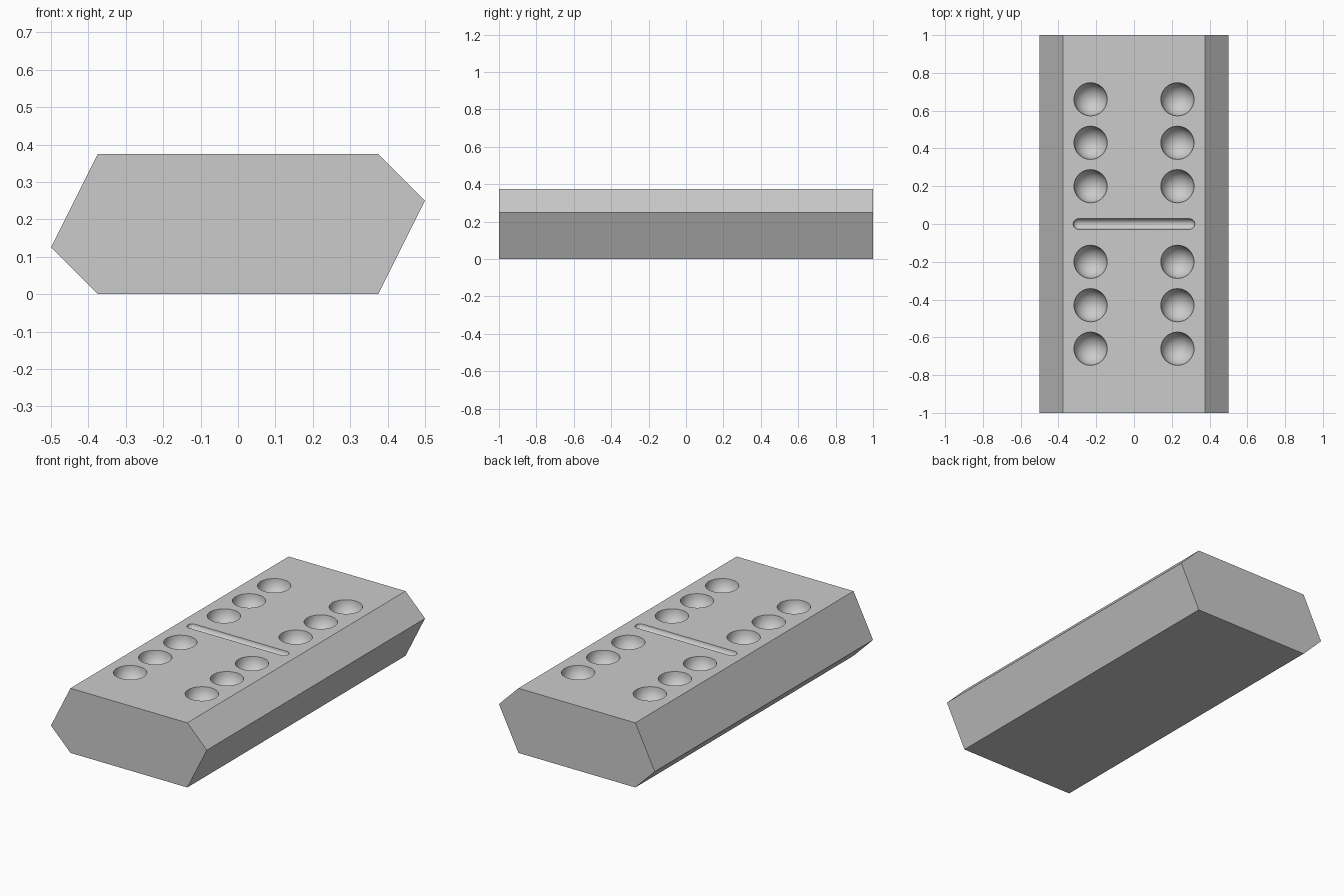
import bpy, bmesh, math
from mathutils import Matrix, Vector

cube = bpy.data.objects.get("Cube")
if cube:
    bpy.data.objects.remove(cube, do_unlink=True)

# Single grey material
grey = bpy.data.materials.new("plain grey")
grey.use_nodes = True
grey.diffuse_color = (0.6, 0.6, 0.6, 1)
grey.node_tree.nodes["Principled BSDF"].inputs["Base Color"].default_value = grey.diffuse_color

TOP = 0.375


def make_object(name, bm):
    bmesh.ops.recalc_face_normals(bm, faces=bm.faces)
    mesh = bpy.data.meshes.new(name)
    bm.to_mesh(mesh)
    bm.free()
    mesh.materials.append(grey)
    obj = bpy.data.objects.new(name, mesh)
    bpy.context.collection.objects.link(obj)
    return obj


# Tile body: skewed hexagonal profile extruded along y
profile = [(-0.375, 0), (0.375, 0), (0.5, 0.25),
           (0.375, TOP), (-0.375, TOP), (-0.5, 0.125)]
bm = bmesh.new()
end = bm.faces.new([bm.verts.new((x, -1, z)) for x, z in profile])
side = bmesh.ops.extrude_face_region(bm, geom=[end])["geom"]
bmesh.ops.translate(bm, vec=(0, 2, 0),
                    verts=[v for v in side if isinstance(v, bmesh.types.BMVert)])
body = make_object("tile_body", bm)

# Cutter: twelve round pips in two columns
bm = bmesh.new()
for x in (-0.23, 0.23):
    for y in (0.2, 0.43, 0.66):
        for sign in (-1, 1):
            bmesh.ops.create_uvsphere(bm, u_segments=32, v_segments=16, radius=0.088,
                                      matrix=Matrix.Translation((x, sign * y, TOP)))

# Cutter: middle groove, a sphere stretched into a capsule
groove = bmesh.ops.create_uvsphere(bm, u_segments=32, v_segments=17, radius=0.028,
                                   matrix=Matrix.Rotation(math.pi / 2, 4, "Y"))
for v in groove["verts"]:
    v.co += Vector((math.copysign(0.294, v.co.x), 0, TOP))
cutter = make_object("pip_and_groove_cutter", bm)
cutter.hide_render = True
cutter.hide_viewport = True

# Carve the dents and apply
cut = body.modifiers.new("carve", "BOOLEAN")
cut.operation = "DIFFERENCE"
cut.solver = "EXACT"
cut.object = cutter
bpy.context.view_layer.objects.active = body
body.select_set(True)
bpy.ops.object.modifier_apply(modifier=cut.name)
bpy.data.objects.remove(cutter, do_unlink=True)
bpy.ops.object.shade_smooth_by_angle(angle=math.radians(30))
